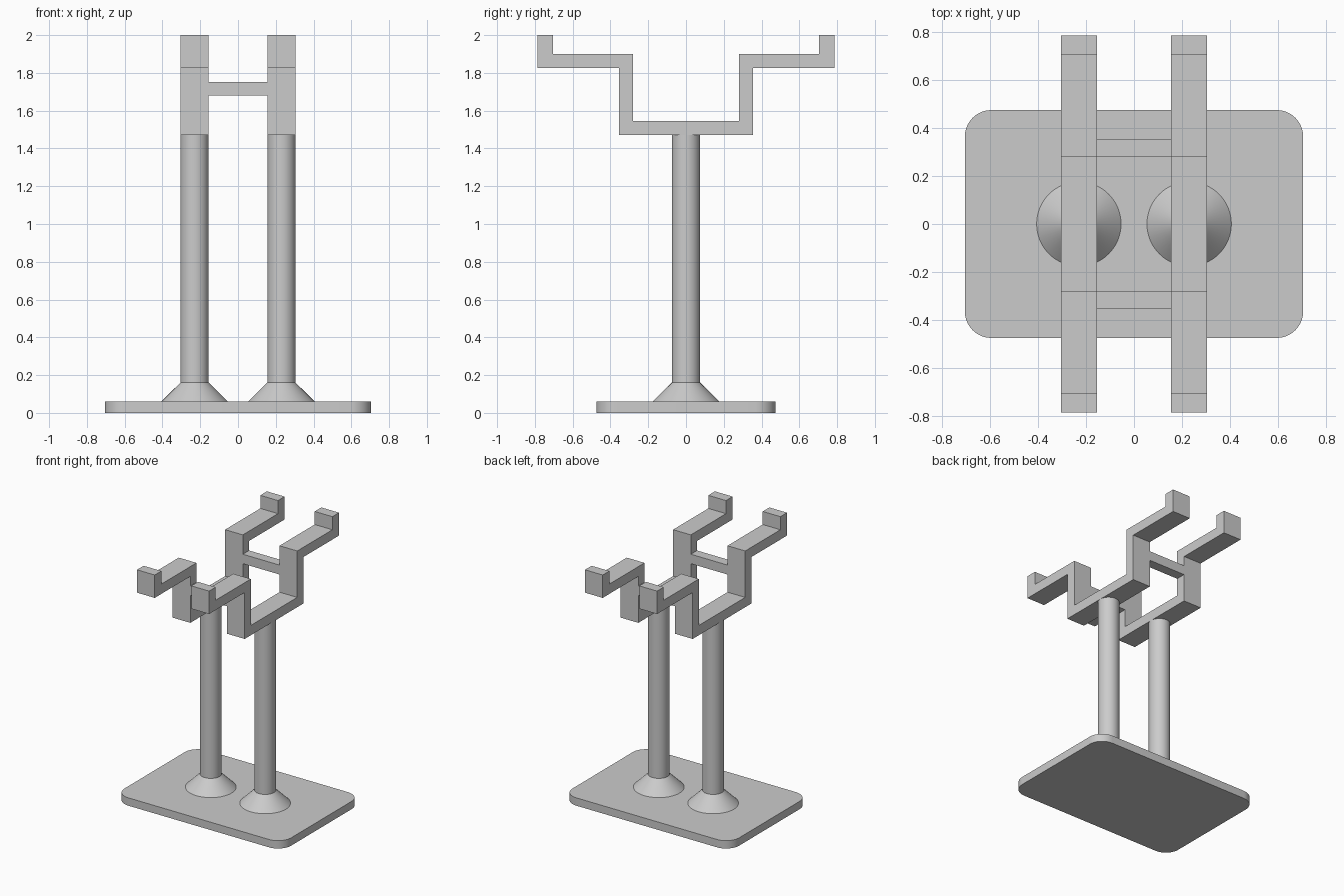
import bpy
import bmesh
import math

cube = bpy.data.objects.get("Cube")
if cube:
    bpy.data.objects.remove(cube, do_unlink=True)

grey = bpy.data.materials.new("plain grey")
grey.use_nodes = True
COLOUR = (0.6, 0.6, 0.6, 1)
grey.diffuse_color = COLOUR
grey.node_tree.nodes["Principled BSDF"].inputs["Base Color"].default_value = COLOUR


def finish(name, bm, smooth=False):
    bmesh.ops.recalc_face_normals(bm, faces=bm.faces)
    mesh = bpy.data.meshes.new(name)
    bm.to_mesh(mesh)
    bm.free()
    mesh.materials.append(grey)
    obj = bpy.data.objects.new(name, mesh)
    bpy.context.collection.objects.link(obj)
    if smooth:
        bpy.ops.object.select_all(action='DESELECT')
        obj.select_set(True)
        bpy.context.view_layer.objects.active = obj
        bpy.ops.object.shade_smooth_by_angle(angle=math.radians(30))
    return obj


def box(name, low, high, corner=0):
    bm = bmesh.new()
    bmesh.ops.create_cube(bm, size=1)
    for v in bm.verts:
        v.co = [high[i] if v.co[i] > 0 else low[i] for i in range(3)]
    if corner:
        upright = [e for e in bm.edges
                   if abs(e.verts[0].co.z - e.verts[1].co.z) > 0.01]
        bmesh.ops.bevel(bm, geom=upright, offset=corner, segments=10,
                        profile=0.5, affect='EDGES')
    return finish(name, bm, smooth=corner > 0)


def turned(name, x, profile, segments=64):
    # Revolve a (radius, height) profile around an upright axis
    bm = bmesh.new()
    rings = []
    for r, z in profile:
        rings.append([bm.verts.new((x + r * math.cos(math.tau * i / segments),
                                    r * math.sin(math.tau * i / segments), z))
                      for i in range(segments)])
    for a, b in zip(rings, rings[1:]):
        for i in range(segments):
            j = (i + 1) % segments
            bm.faces.new((a[i], a[j], b[j], b[i]))
    bm.faces.new(rings[0])
    bm.faces.new(rings[-1])
    return finish(name, bm, smooth=True)


def cradle(name, x, half_width):
    # Stepped hook outline, mirrored front to back and extruded sideways
    half = [(0.355, 1.47), (0.355, 1.825), (0.785, 1.825), (0.785, 2.0),
            (0.705, 2.0), (0.705, 1.9), (0.28, 1.9), (0.28, 1.545)]
    outline = half + [(-y, z) for y, z in reversed(half)]
    bm = bmesh.new()
    face = bm.faces.new([bm.verts.new((x - half_width, y, z)) for y, z in outline])
    out = bmesh.ops.extrude_face_region(bm, geom=[face])
    moved = [g for g in out["geom"] if isinstance(g, bmesh.types.BMVert)]
    bmesh.ops.translate(bm, verts=moved, vec=(2 * half_width, 0, 0))
    return finish(name, bm)


POST_X, POST_R = 0.23, 0.075

# Rounded base plate
box("base_plate", (-0.705, -0.475, 0), (0.705, 0.475, 0.06), corner=0.11)

# Posts with flared feet, each carrying a cradle
for side, sign in (("left", 1), ("right", -1)):
    x = sign * POST_X
    turned(side + "_post", x, [(0.176, 0.06), (POST_R, 0.16), (POST_R, 1.47)])
    cradle(side + "_cradle", x, POST_R)

# Crossbars joining the cradle uprights
for end, low, high in (("front", -0.355, -0.28), ("back", 0.28, 0.355)):
    box(end + "_crossbar", (POST_R - POST_X, low, 1.68),
        (POST_X - POST_R, high, 1.752))
